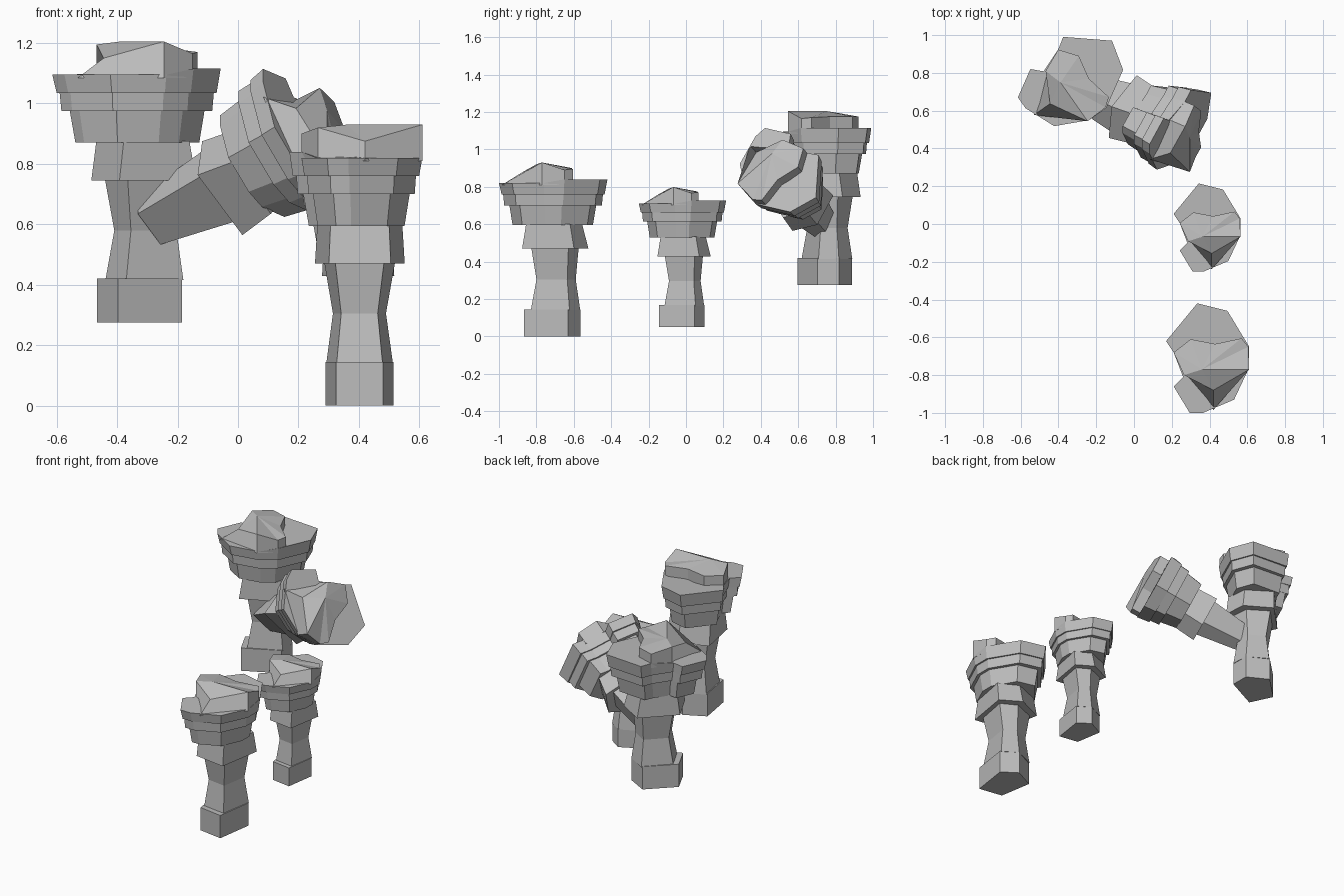
import bpy, bmesh
from math import radians
from mathutils import Matrix, Vector

default_cube = bpy.data.objects.get("Cube")
if default_cube:
    bpy.data.objects.remove(default_cube, do_unlink=True)

# Single stone colour
stone = bpy.data.materials.new("grey stone")
stone.use_nodes = True
stone.diffuse_color = (0.5, 0.5, 0.5, 1)
stone.node_tree.nodes["Principled BSDF"].inputs["Base Color"].default_value = (0.5, 0.5, 0.5, 1)

# Ground plans of the stalk, the cap rim and the top slab (x, y, and z for the slab)
STALK = [(-.075, -.12), (.08, -.145), (.115, .09), (.02, .155), (-.11, .09)]
RIM = [(-.065, .30), (-.23, .10), (-.19, .04), (-.14, -.09), (-.19, -.14), (-.105, -.28),
       (-.035, -.28), (.13, -.21), (.21, -.04), (.21, .07), (.095, .26)]
SLAB = [(-.10, .11, .90), (-.19, .04, .90), (-.135, -.08, .92), (.02, -.16, .875),
        (.21, -.05, .93), (.205, .07, .89), (.17, .115, .895), (.03, .085, .90)]


def ring(plan, z, sx, sy=None, dx=0, dy=0):
    """Scale and shift a plan and lift it to height z."""
    sy = sx if sy is None else sy
    return [Vector((p[0] * sx + dx, p[1] * sy + dy, z)) for p in plan]


def loft(name, rings, peak=None):
    """Skin equal rings into a closed faceted solid, optionally with a raised centre."""
    bm = bmesh.new()
    layers = [[bm.verts.new(p) for p in r] for r in rings]
    count = len(layers[0])
    for low, high in zip(layers, layers[1:]):
        for i in range(count):
            j = (i + 1) % count
            bm.faces.new((low[i], low[j], high[j], high[i]))
    bm.faces.new(layers[0][::-1])
    if peak:
        centre = bm.verts.new(peak)
        for i in range(count):
            bm.faces.new((layers[-1][i], layers[-1][(i + 1) % count], centre))
    else:
        bm.faces.new(layers[-1])
    bmesh.ops.recalc_face_normals(bm, faces=bm.faces)
    mesh = bpy.data.meshes.new(name)
    bm.to_mesh(mesh)
    bm.free()
    mesh.materials.append(stone)
    return mesh


# Shared parts of a pillar, from the ground up
foot = loft("foot", [ring(STALK, 0, 1), ring(STALK, .145, 1)])
stalk = loft("stalk", [
    ring(STALK, .14, .98, .88, dy=.018),
    ring(STALK, .305, .78, .7, dy=.022),
    ring(STALK, .48, 1.05, .85, dy=.015)])
tapered_stalk = loft("tapered_stalk", [ring(STALK, .18, .7, .6), ring(STALK, .48, 1.05, .9)])
skirt = loft("skirt", [ring(STALK, .47, 1.32, 1.18, dy=.015), ring(STALK, .60, 1.25, 1.0, dy=.01)])
shoulder = loft("shoulder", [ring(RIM, .595, .72, .74), ring(RIM, .70, .8, .8)])
collar = loft("collar", [ring(RIM, .70, .88, .9), ring(RIM, .76, .9, .92)])

# Cap rim, with its upper edge dipping toward the front
rim_top = ring(RIM, .84, 1)
for p in rim_top:
    p.z -= .02 if p.y < 0 else 0
rim = loft("cap_rim", [ring(RIM, .76, .95), rim_top])

# Uneven slab whose front face slopes out to the rim
slab_top = [Vector(p) for p in SLAB]
slab_base = ring(SLAB, .81, 1)
for p in slab_base:
    if p.y < -.1:
        p.y *= 1.65
slab = loft("top_slab", [slab_base, slab_top], peak=(-.04, -.05, .93))

UPPER = [skirt, shoulder, collar, rim, slab]


def place(prefix, parts, matrix):
    for mesh in parts:
        obj = bpy.data.objects.new(prefix + "_" + mesh.name, mesh)
        obj.matrix_world = matrix
        bpy.context.scene.collection.objects.link(obj)


# Three upright pillars
upright = [foot, stalk] + UPPER
place("front_pillar", upright, Matrix.Translation((.40, -.72, 0)))
place("middle_pillar", upright, Matrix.Translation((.395, -.027, .05)) @ Matrix.Scale(.805, 4))
place("back_pillar", upright,
      Matrix.Translation((-.325, .745, .275)) @ Matrix.Rotation(radians(-55), 4, "Z"))

# Leaning branch growing out of the back pillar
axis = Vector((1, -.43, .5)).normalized()
side = Vector((0, .65, -.75))
side = (side - axis * side.dot(axis)).normalized()
turn = Matrix((side.cross(axis), side, axis)).transposed().to_4x4()
origin = Vector((.22, .5, .87)) - axis * .78
place("branch", [tapered_stalk] + UPPER, Matrix.Translation(origin) @ turn @ Matrix.Scale(.97, 4))
